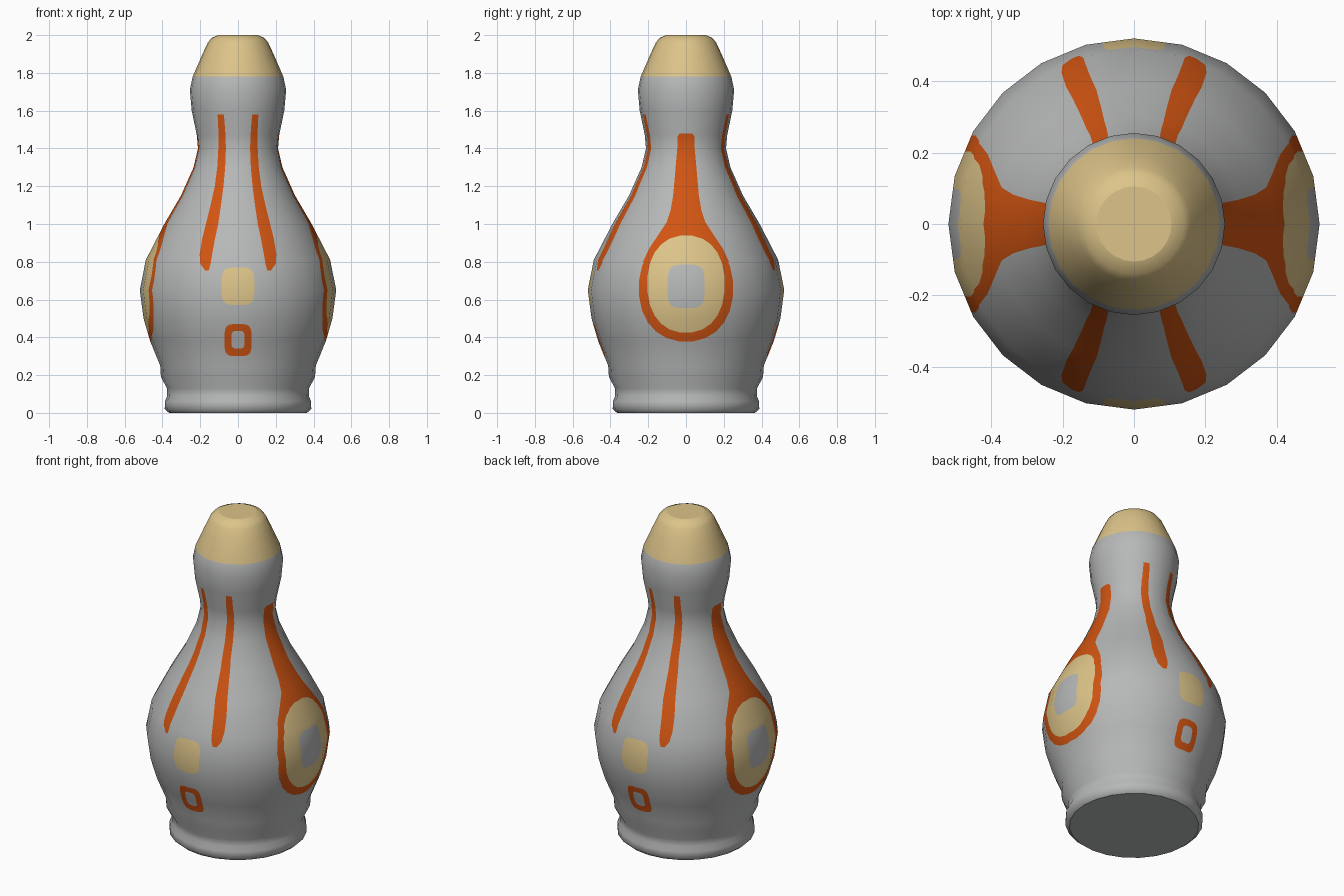
import bpy, bmesh, math
from mathutils import Vector

if "Cube" in bpy.data.objects:
    bpy.data.objects.remove(bpy.data.objects["Cube"])

SIDES = 24
# (height, radius) of the turned body
PROFILE = [(0, .365), (.02, .388), (.06, .387), (.09, .375), (.13, .376), (.19, .408), (.25, .412),
           (.38, .465), (.5, .5), (.65, .52), (.81, .488), (1.0, .39), (1.15, .302), (1.3, .235),
           (1.4, .212), (1.47, .218), (1.6, .245), (1.71, .255), (1.78, .24), (1.9, .188),
           (1.96, .16), (1.985, .14), (2.0, .105)]
CAP_Z = 1.78
GREY, TAN, ORANGE = 0, 1, 2


def material(name, rgb):
    m = bpy.data.materials.new(name)
    m.diffuse_color = (*rgb, 1)
    m.use_nodes = True
    m.node_tree.nodes["Principled BSDF"].inputs["Base Color"].default_value = m.diffuse_color
    return m


def oval(cz, ru, rz, power, n=24):
    """Superellipse outline, counter-clockwise in (sideways, height)."""
    pts = []
    for i in range(n):
        a = 2 * math.pi * (i + .5) / n
        c, s = math.cos(a), math.sin(a)
        pts.append((ru * math.copysign(abs(c) ** (2 / power), c),
                    cz + rz * math.copysign(abs(s) ** (2 / power), s)))
    return pts


def paint(bm, facing, outline, mat):
    """Cut a convex outline into the side that looks along facing, and colour it."""
    axis = Vector((abs(facing.y), abs(facing.x), 0))
    up = Vector((0, 0, 1))
    faces = [f for f in bm.faces if f.calc_center_median().xy.dot(facing.xy) > .05
             and abs(f.normal.z) < .95]
    for (u0, z0), (u1, z1) in zip(outline, outline[1:] + outline[:1]):
        co = axis * u0 + up * z0
        no = (axis * (z1 - z0) - up * (u1 - u0)).normalized()
        geom = {e for f in faces for e in (*f.verts, *f.edges, f)}
        cut = bmesh.ops.bisect_plane(bm, geom=list(geom), dist=1e-5, plane_co=co, plane_no=no)
        faces = [f for f in cut['geom'] if isinstance(f, bmesh.types.BMFace)
                 and (f.calc_center_median() - co).dot(no) < 0]
    for f in faces:
        f.material_index = mat


def paint_strip(bm, facing, rows, mat, flip=False):
    """Paint a band given as (height, left, right) rows from the bottom up."""
    if flip:
        rows = [(z, -b, -a) for z, a, b in rows]
    for (z0, a0, b0), (z1, a1, b1) in zip(rows, rows[1:]):
        paint(bm, facing, [(a0, z0), (b0, z0), (b1, z1), (a1, z1)], mat)


# Turned body
bm = bmesh.new()
rings = []
for z, r in PROFILE:
    rings.append([bm.verts.new((r * math.cos(2 * math.pi * i / SIDES),
                                r * math.sin(2 * math.pi * i / SIDES), z)) for i in range(SIDES)])
for lo, hi in zip(rings, rings[1:]):
    for i in range(SIDES):
        j = (i + 1) % SIDES
        bm.faces.new((lo[i], lo[j], hi[j], hi[i]))
bm.faces.new(rings[0][::-1])
bm.faces.new(rings[-1])
bm.normal_update()

# Tan cap
for f in bm.faces:
    f.material_index = TAN if f.calc_center_median().z > CAP_Z else GREY

# Front and back: two streaks, a tan patch and a small ring
STREAK = [(.755, .155, .175), (.79, .145, .2), (.84, .137, .203), (.92, .122, .19), (1.0, .105, .17),
          (1.1, .09, .145), (1.2, .077, .123), (1.3, .068, .11), (1.4, .064, .104),
          (1.5, .068, .104), (1.58, .075, .108)]
for facing in (Vector((0, -1, 0)), Vector((0, 1, 0))):
    for flip in (False, True):
        paint_strip(bm, facing, STREAK, ORANGE, flip)
    paint(bm, facing, oval(.67, .087, .1, 4), TAN)
    paint(bm, facing, oval(.385, .072, .085, 4), ORANGE)
    paint(bm, facing, oval(.387, .035, .047, 4), GREY)

# Sides: orange drop with a tan oval and a grey middle
STEM = [(.8, .228), (.87, .195), (.94, .148), (1.01, .102), (1.07, .082), (1.15, .068),
        (1.3, .055), (1.4, .046), (1.465, .044), (1.48, .033)]
for facing in (Vector((1, 0, 0)), Vector((-1, 0, 0))):
    paint(bm, facing, oval(.66, .25, .283, 2.2), ORANGE)
    paint_strip(bm, facing, [(z, -w, w) for z, w in STEM], ORANGE)
    paint(bm, facing, oval(.682, .205, .258, 2.25), TAN)
    paint(bm, facing, oval(.67, .098, .115, 4), GREY)

mesh = bpy.data.meshes.new("bottle_body")
bm.to_mesh(mesh)
bm.free()
body = bpy.data.objects.new("bottle_body", mesh)
bpy.context.collection.objects.link(body)
for m in (material("grey", (.47, .48, .475)), material("tan", (.72, .55, .25)),
          material("orange", (.64, .09, .006))):
    mesh.materials.append(m)

# Smooth normals of the turned shape, so the cut colours leave no shading marks
seg = [Vector((z1 - z0, r0 - r1)).normalized() for (z0, r0), (z1, r1) in zip(PROFILE, PROFILE[1:])]
ring_n = [(a + b).normalized() for a, b in zip([seg[0]] + seg, seg + [Vector((.3, 1)).normalized()])]


def turned_normal(co):
    k = max(i for i in range(len(PROFILE) - 1) if PROFILE[i][0] <= co.z + 1e-6 or i == 0)
    t = (co.z - PROFILE[k][0]) / (PROFILE[k + 1][0] - PROFILE[k][0])
    n = ring_n[k].lerp(ring_n[k + 1], min(max(t, 0), 1))
    out = Vector((co.x, co.y, 0)).normalized()
    return (out * n.x + Vector((0, 0, n.y))).normalized()


normals = [None] * len(mesh.loops)
for p in mesh.polygons:
    p.use_smooth = True
    for li in p.loop_indices:
        flat = abs(p.normal.z) > .99
        normals[li] = p.normal.copy() if flat else turned_normal(
            mesh.vertices[mesh.loops[li].vertex_index].co)
mesh.normals_split_custom_set(normals)
